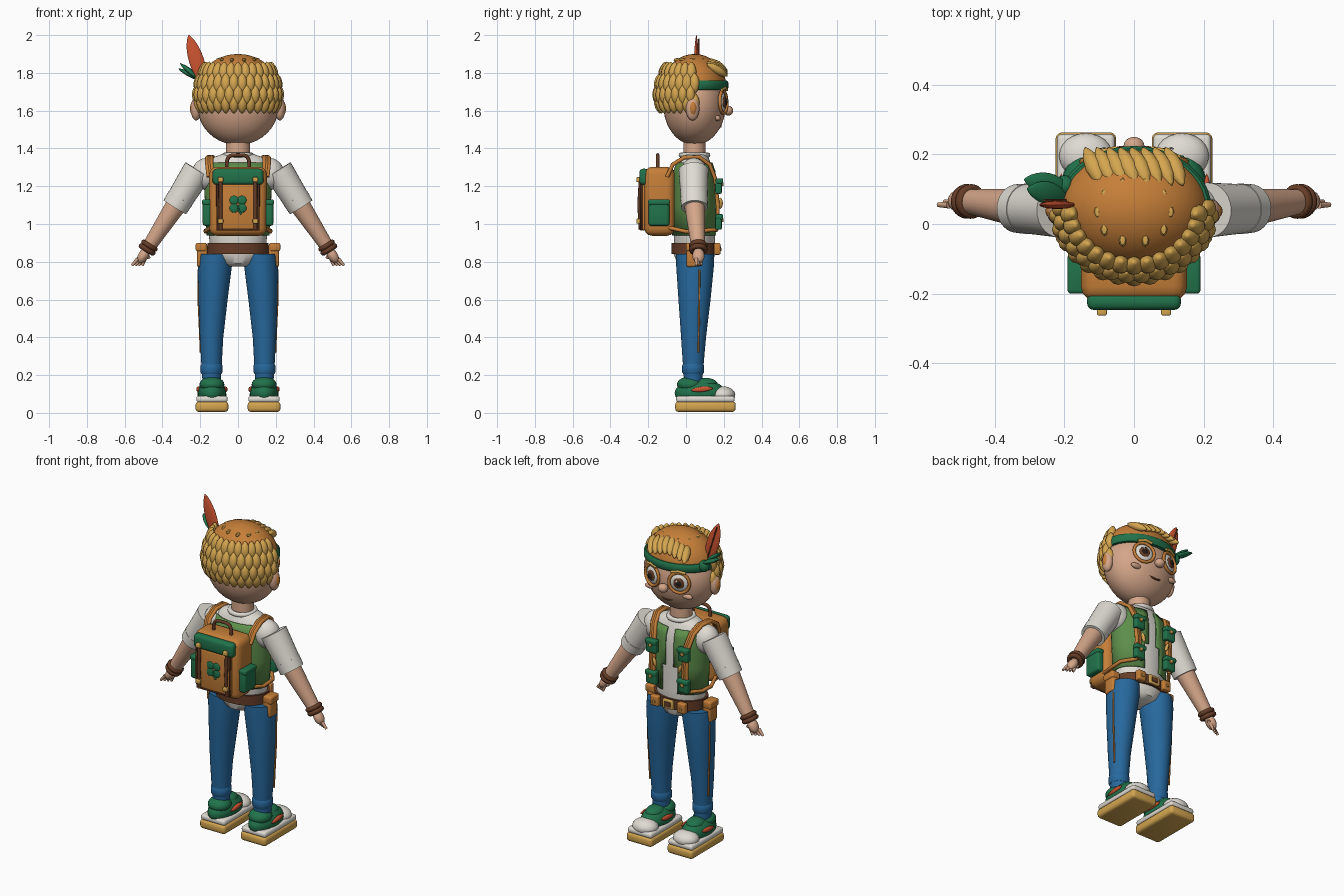
import bpy, bmesh, math
from mathutils import Matrix, Vector

if "Cube" in bpy.data.objects:
    bpy.data.objects.remove(bpy.data.objects["Cube"])


def material(name, rgb):
    m = bpy.data.materials.new(name)
    m.use_nodes = True
    m.diffuse_color = (*rgb, 1)
    m.node_tree.nodes["Principled BSDF"].inputs["Base Color"].default_value = (*rgb, 1)
    return m


SKIN = material("skin", (.66, .38, .25))
GOLD = material("golden hair", (.66, .38, .08))
ORANGE = material("orange leather", (.56, .21, .04))
GREEN = material("dark green", (.015, .17, .07))
MOSS = material("moss green", (.11, .27, .07))
BLUE = material("denim blue", (.02, .14, .34))
WHITE = material("off white", (.74, .71, .65))
BROWN = material("dark brown", (.13, .045, .02))
RED = material("feather red", (.62, .09, .03))
BLACK = material("black", (.015, .012, .01))


def finish(name, bm, mat, matrix=Matrix()):
    bmesh.ops.recalc_face_normals(bm, faces=bm.faces)
    mesh = bpy.data.meshes.new(name)
    bm.to_mesh(mesh)
    bm.free()
    mesh.materials.append(mat)
    mesh.shade_smooth()
    mesh.set_sharp_from_angle(angle=math.radians(40))
    ob = bpy.data.objects.new(name, mesh)
    ob.matrix_world = matrix
    bpy.context.collection.objects.link(ob)
    return ob


def place(loc, axis=(0, 0, 1)):
    """Matrix that turns local z to the axis."""
    axis = Vector(axis)
    if axis.x == 0 and axis.y == 0:
        return Matrix.Translation(loc)
    return Matrix.Translation(loc) @ axis.to_track_quat('Z', 'Y').to_matrix().to_4x4()


def ball(name, mat, loc, size, axis=(0, 0, 1), pointed=False, cut=None, seg=24):
    bm = bmesh.new()
    bmesh.ops.create_uvsphere(bm, u_segments=seg, v_segments=seg // 2, radius=1)
    for v in bm.verts:
        if pointed:
            f = (max(0, 1 - v.co.z ** 2)) ** .3
            v.co.x *= f
            v.co.y *= f
        v.co = Vector(a * b for a, b in zip(v.co, size))
    if cut is not None:
        bmesh.ops.bisect_plane(bm, geom=bm.verts[:] + bm.edges[:] + bm.faces[:],
                               plane_co=(0, 0, cut), plane_no=(0, 0, 1), clear_inner=True)
    return finish(name, bm, mat, place(loc, axis))


def box(name, mat, loc, size, bevel=.01, axis=(0, 0, 1)):
    bm = bmesh.new()
    bmesh.ops.create_cube(bm, size=1)
    for v in bm.verts:
        v.co = Vector(a * b for a, b in zip(v.co, size))
    bmesh.ops.bevel(bm, geom=bm.edges[:], offset=bevel, segments=3, profile=.5, affect='EDGES')
    return finish(name, bm, mat, place(loc, axis))


def loft(name, mat, rings, cap=True, seg=40, gap=None):
    """Elliptic rings (x, y, z, rx, ry) joined from bottom to top."""
    bm = bmesh.new()
    loops = []
    for x, y, z, rx, ry in rings:
        loops.append([bm.verts.new((x + rx * math.cos(t), y + ry * math.sin(t), z))
                      for t in (math.tau * i / seg for i in range(seg))])
    for a, b in zip(loops, loops[1:]):
        for i in range(seg):
            j = (i + 1) % seg
            f = bm.faces.new((a[i], a[j], b[j], b[i]))
            if gap and abs(f.calc_center_median().x) < gap and f.calc_center_median().y > 0:
                bm.faces.remove(f)
    if cap:
        bm.faces.new(loops[0])
        bm.faces.new(loops[-1])
    return finish(name, bm, mat)


def limb(name, mat, a, b, r1, r2, seg=28):
    a, b = Vector(a), Vector(b)
    bm = bmesh.new()
    bmesh.ops.create_cone(bm, cap_ends=True, segments=seg, radius1=r1, radius2=r2, depth=(b - a).length)
    return finish(name, bm, mat, place((a + b) / 2, b - a))


def ring(name, mat, loc, axis, radius, thick, seg=28):
    tube(name, mat, [place(loc, axis) @ Vector((radius * math.cos(t), radius * math.sin(t), 0))
                     for t in (math.tau * i / seg for i in range(seg))], thick, True)


def tube(name, mat, points, thick, closed=False):
    cu = bpy.data.curves.new(name, 'CURVE')
    cu.dimensions = '3D'
    cu.bevel_depth = thick
    cu.bevel_resolution = 2
    cu.use_fill_caps = True
    sp = cu.splines.new('POLY')
    sp.points.add(len(points) - 1)
    for p, co in zip(sp.points, points):
        p.co = (*co, 1)
    sp.use_cyclic_u = closed
    sp.use_smooth = True
    cu.materials.append(mat)
    ob = bpy.data.objects.new(name, cu)
    bpy.context.collection.objects.link(ob)


# Torso, vest, belt and neck
CY = .045
loft("shirt", WHITE, [(0, CY, z, rx, ry) for z, rx, ry in (
    (.775, .06, .06), (.79, .1, .09), (.84, .145, .11), (.95, .155, .108), (1.1, .163, .108),
    (1.22, .17, .108), (1.3, .175, .095), (1.35, .14, .075), (1.375, .07, .06))])
vest = loft("vest", MOSS, [(0, CY, z, rx, ry) for z, rx, ry in (
    (.94, .166, .119), (1.1, .174, .119), (1.22, .181, .119), (1.28, .183, .112), (1.325, .165, .096))],
    cap=False, gap=.04)
vest.modifiers.new("thickness", 'SOLIDIFY').thickness = .008
loft("belt", BROWN, [(0, CY, z, .162, .122) for z in (.84, .9)])
loft("neck", SKIN, [(0, CY, 1.34, .065, .06), (0, CY, 1.47, .062, .058)])
ring("collar", WHITE, (0, CY, 1.365), (0, 0, 1), .07, .014)
box("buckle", GOLD, (0, .172, .87), (.07, .016, .055), .005)
box("buckle_centre", BROWN, (0, .178, .87), (.042, .012, .03), .003)

# Head, cap of hair, headband
ball("head", SKIN, (0, CY, 1.63), (.217, .165, .212), seg=40)
ball("hair_cap", ORANGE, (0, CY, 1.72), (.212, .17, .18), cut=-.01, seg=40)
loft("headband", GREEN, [(0, CY, z, rx, rx - .043) for z, rx in (
    (1.71, .214), (1.72, .222), (1.75, .222), (1.76, .214))])
ball("nose", SKIN, (0, .223, 1.6), (.03, .027, .026))
tube("mouth", BROWN, [(.045 * t, .184 - .006 * t * t, 1.515 + .012 * t * t)
                      for t in (-1, -.5, 0, .5, 1)], .005)

# Hair locks in rows over the back and sides
for row, (z, rx, ry) in enumerate(((1.805, .187, .165), (1.745, .21, .19), (1.685, .218, .198), (1.64, .212, .19))):
    count = 15
    for i in range(count + row % 2):
        t = math.radians(180 + 180 * (i + .5 - .5 * (row % 2)) / count)
        c, s = math.cos(t), math.sin(t)
        tilt = (.22, .12, 0, -.12)[row]
        ball("hair_lock", GOLD, (rx * c, CY + ry * s, z), (.028, .026, .056),
             (-c * tilt, -s * tilt, 1), pointed=True, seg=12)
for i in range(8):
    x = -.115 + .033 * i
    ball("fringe_lock", GOLD, (x, .165, 1.845 - abs(x) * .25), (.026, .024, .07),
         (-.35, .75, -.45), pointed=True, seg=12)
for i in range(10):
    t = math.tau * i / 10
    ball("crown_tuft", GOLD, (.105 * math.cos(t), .035 + .085 * math.sin(t), 1.868), (.011, .02, .011), seg=8)

# Feathers and knot
ball("red_feather", RED, (-.22, .055, 1.865), (.012, .04, .142), (-.085, -.012, .26), pointed=True)
bpy.context.view_layer.update()
feather = bpy.data.objects["red_feather"]
feather.matrix_world = Matrix.Translation((-.22, .055, 1.866)) @ Matrix.Rotation(-.3, 4, 'Y')
for v in feather.data.vertices:
    v.co.x, v.co.y = v.co.y, v.co.x
feather.data.flip_normals()
tube("feather_quill", BROWN, [(-.18, .068, 1.735), (-.257, .068, 1.98)], .004)
for dy, dz in ((0, .08), (.025, .05)):
    ball("green_feather", GREEN, (-.25, .09 + dy, 1.765 + dz / 2), (.032, .014, .075),
         (-.1, .02, dz), pointed=True)
ball("headband_knot", GREEN, (-.2, .11, 1.745), (.03, .03, .035))

for s in (-1, 1):
    # Face
    ball("ear", SKIN, (.222 * s, .035, 1.61), (.028, .036, .062))
    ball("ear_inner", ORANGE, (.238 * s, .037, 1.612), (.016, .02, .038))
    look = Vector((.32 * s, 1, .03)).normalized()
    eye = Vector((.088 * s, .186, 1.645))
    ball("eye_white", WHITE, eye, (.056, .056, .024), look)
    ring("glasses_rim", ORANGE, eye + look * .012, look, .06, .009)
    ball("iris", BROWN, eye + look * .018, (.032, .032, .011), look)
    ball("pupil", BLACK, eye + look * .025, (.017, .017, .008), look)
    ball("eye_glint", WHITE, eye + look * .033 + Vector((.01, 0, .014)), (.007, .007, .003), look, seg=12)
    ball("cheek", SKIN, (.125 * s, .168, 1.56), (.035, .015, .016))
    tube("eyebrow", GOLD, [(.05 * s, .216, 1.71), (.09 * s, .208, 1.72), (.13 * s, .19, 1.71)], .008)

    # Arm and hand
    A = Vector((.212 * s, .04, 1.285))
    D = Vector((.53 * s, .02, -.85)).normalized()
    ball("shoulder", WHITE, (.165 * s, .042, 1.265), (.08, .073, .085))
    limb("sleeve", WHITE, A, A + D * .2, .079, .07)
    limb("sleeve_cuff", WHITE, A + D * .175, A + D * .232, .073, .07)
    wrist = Vector((.475 * s, .065, .875))
    limb("forearm", SKIN, A + D * .2, wrist, .056, .036)
    for k in (-.012, .012):
        ring("bracelet", BROWN, wrist - D * k, D, .036, .014)
    ball("palm", SKIN, wrist + D * .05, (.032, .027, .045), D)
    for k in range(4):
        base = wrist + D * .07 + Vector(((k - 1.5) * .013 * s, (1.5 - k) * .008, 0))
        limb("finger", SKIN, base, base + D * .042 + Vector(((k - 1.5) * .005 * s, 0, 0)), .01, .007, 10)
    limb("thumb", SKIN, wrist + D * .03, wrist + D * .06 + Vector((-.035 * s, .015, -.005)), .013, .009, 10)

    # Leg and side seam
    loft("trouser_leg", BLUE, [(x * s, y, z, rx, ry) for x, y, z, rx, ry in (
        (.14, .038, .17, .048, .048), (.14, .038, .22, .052, .052), (.14, .04, .4, .062, .066),
        (.132, .045, .6, .077, .085), (.122, .048, .78, .09, .1), (.118, .048, .84, .088, .1))])
    loft("trouser_cuff", BLUE, [(.14 * s, .038, z, r, r) for z, r in (
        (.205, .052), (.215, .058), (.25, .058), (.26, .053))])
    tube("leg_seam", ORANGE, [(.198 * s, .066, .32), (.203 * s, .068, .45), (.21 * s, .07, .6), (.21 * s, .072, .76)], .005)

    # Shoe
    X = .138 * s
    box("sole", GOLD, (X, .103, .033), (.174, .32, .056), .018)
    box("midsole", WHITE, (X, .103, .073), (.166, .31, .035), .014)
    ball("shoe_upper", GREEN, (X, .075, .105), (.076, .135, .072))
    ball("shoe_collar", GREEN, (X, .02, .15), (.066, .068, .042))
    ball("shoe_tongue", GREEN, (X, .1, .152), (.05, .068, .034))
    ball("toe_cap", WHITE, (X, .195, .095), (.077, .066, .046))
    for e in (-1, 1):
        ball("shoe_stripe", RED, (X + .071 * e, .085, .125), (.012, .015, .06), (0, 1, .1), pointed=True, seg=12)

    # Belt pouches
    box("side_pouch", ORANGE, (.19 * s, .04, .835), (.055, .075, .125), .012)
    box("side_pouch_flap", ORANGE, (.195 * s, .04, .878), (.058, .082, .045), .01)
    box("belt_pouch", ORANGE, (.09 * s, .165, .868), (.055, .035, .062), .008)
    box("belt_pouch_stud", GOLD, (.09 * s, .184, .865), (.016, .01, .016), .003)

    # Shoulder strap, with chest pouches and buckles
    path = [(.145, -.1, 1.25), (.152, -.07, 1.315), (.152, -.01, 1.352), (.145, .07, 1.355),
            (.13, .125, 1.315), (.115, .155, 1.24), (.11, .168, 1.1), (.115, .168, .97)]
    for dx in (-.011, 0, .011):
        tube("shoulder_strap", ORANGE, [(x * s + dx, y, z) for x, y, z in path], .011)
    tube("lower_strap", ORANGE, [(.115 * s, .165, .97), (.172 * s, .09, .965), (.172 * s, 0, .96), (.14 * s, -.09, .98)], .011)
    for z in (1.2, 1.01):
        box("chest_pouch", GREEN, (.108 * s, .172, z), (.068, .035, .08), .008)
        box("chest_pouch_flap", GREEN, (.108 * s, .178, z + .028), (.074, .038, .028), .007)
        box("chest_buckle", GOLD, (.108 * s, .192, z + .01), (.02, .012, .02), .003)
    ball("chest_charm", GOLD, (.085 * s, .182, 1.11), (.014, .01, .032), (.3 * s, 0, 1), pointed=True, seg=12)

    # Pack sides, flap straps and buckles
    box("pack_side_pocket", GREEN, (.162 * s, -.143, 1.06), (.05, .11, .14), .014)
    box("pack_pocket_flap", GREEN, (.164 * s, -.143, 1.115), (.054, .114, .03), .01)
    tube("flap_strap", BROWN, [(.092 * s, -.24, 1.24), (.092 * s, -.248, 1.1), (.092 * s, -.24, .97)], .01)
    for z in (1.235, 1.015):
        box("flap_buckle", GOLD, (.092 * s, -.252, z), (.028, .022, .026), .005)

# Backpack
box("pack_body", ORANGE, (0, -.14, 1.12), (.305, .16, .365), .04)
box("pack_pocket", ORANGE, (0, -.215, 1.09), (.225, .045, .25), .015)
box("pack_flap", GREEN, (0, -.222, 1.25), (.27, .05, .085), .02)
tube("pocket_trim", BROWN, [(x, -.237, z) for x, z in (
    (-.11, 1.21), (-.11, .97), (.11, .97), (.11, 1.21))], .006)
tube("pack_handle", BROWN, [(.06 * math.copysign(abs(math.cos(t)) ** .5, math.cos(t)), -.15,
                             1.29 + .075 * math.sin(t) ** .5)
                            for t in (math.pi * i / 12 * .9999 for i in range(13))], .01)
for dx in (-1, 1):
    for dz in (-1, 1):
        ball("clover_leaf", GREEN, (.021 * dx, -.238, 1.105 + .021 * dz), (.024, .006, .024), seg=16)
tube("clover_stem", GREEN, [(0, -.24, 1.1), (.005, -.24, 1.07), (.018, -.24, 1.05)], .005)
